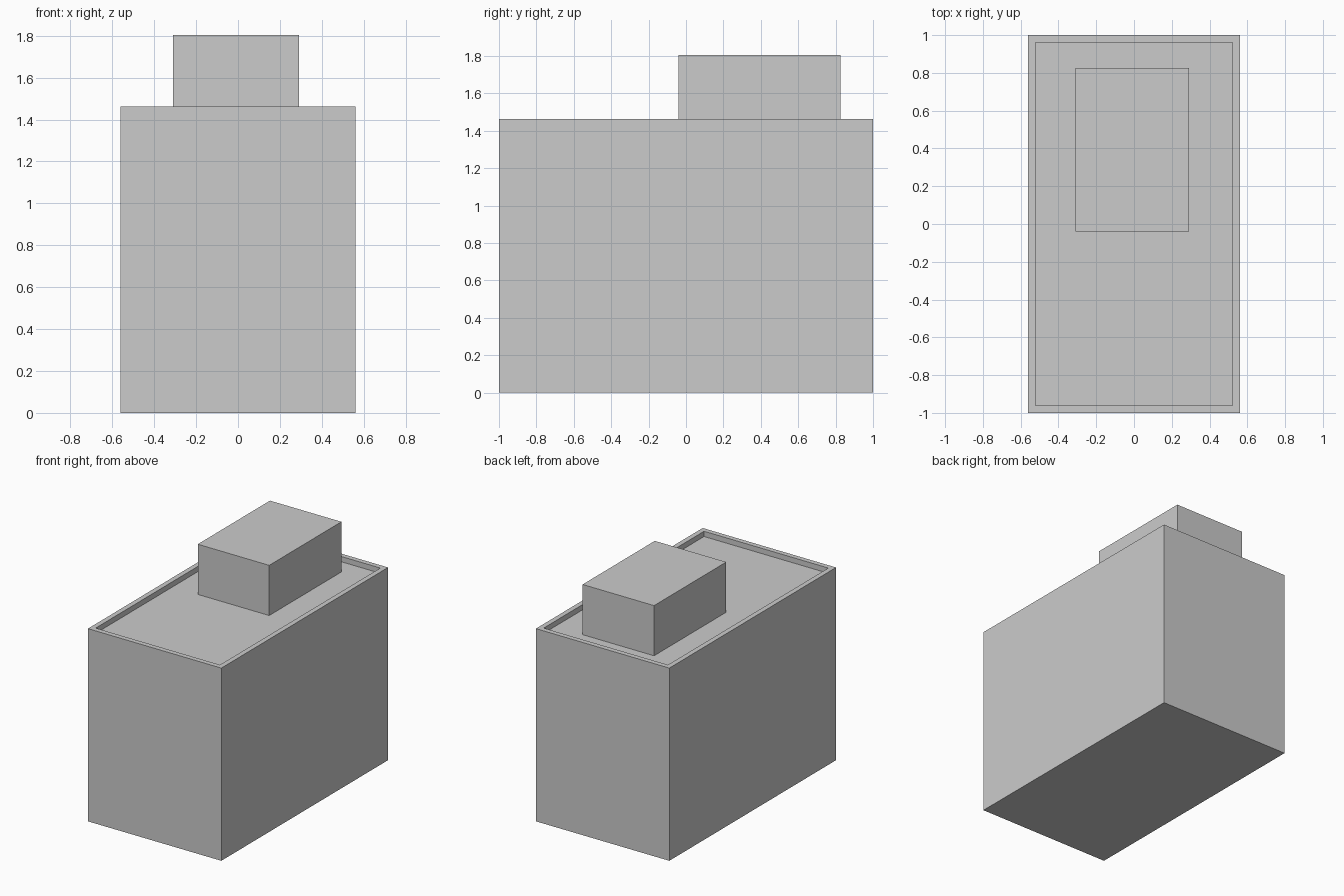
import bpy, bmesh
from mathutils import Vector

if "Cube" in bpy.data.objects:
    bpy.data.objects.remove(bpy.data.objects["Cube"])


def box(bm, lo, hi):
    verts = bmesh.ops.create_cube(bm, size=1)["verts"]
    lo, hi = Vector(lo), Vector(hi)
    for v in verts:
        v.co = (lo + hi) / 2 + v.co * (hi - lo)
    return verts


def finish(bm, name):
    mesh = bpy.data.meshes.new(name)
    bm.to_mesh(mesh)
    bm.free()
    obj = bpy.data.objects.new(name, mesh)
    bpy.context.collection.objects.link(obj)
    return obj


RIM_Z, FLOOR_Z, TOP_Z = 1.463, 1.423, 1.804

# Main building with a parapet around the sunken roof
bm = bmesh.new()
box(bm, (-0.56, -1, 0), (0.56, 1, RIM_Z))
bm.normal_update()
roof = max(bm.faces, key=lambda f: f.calc_center_median().z)
bmesh.ops.inset_region(bm, faces=[roof], thickness=0.054)
down = bmesh.ops.extrude_face_region(bm, geom=[roof])
bmesh.ops.translate(bm, vec=(0, 0, FLOOR_Z - RIM_Z),
                    verts=[v for v in down["geom"] if isinstance(v, bmesh.types.BMVert)])
if roof.is_valid:
    bmesh.ops.delete(bm, geom=[roof], context='FACES_ONLY')
bmesh.ops.recalc_face_normals(bm, faces=bm.faces)
finish(bm, "building_body")

# Rooftop housing standing on the sunken roof
bm = bmesh.new()
box(bm, (-0.31, -0.04, FLOOR_Z), (0.29, 0.826, TOP_Z))
finish(bm, "rooftop_housing")
